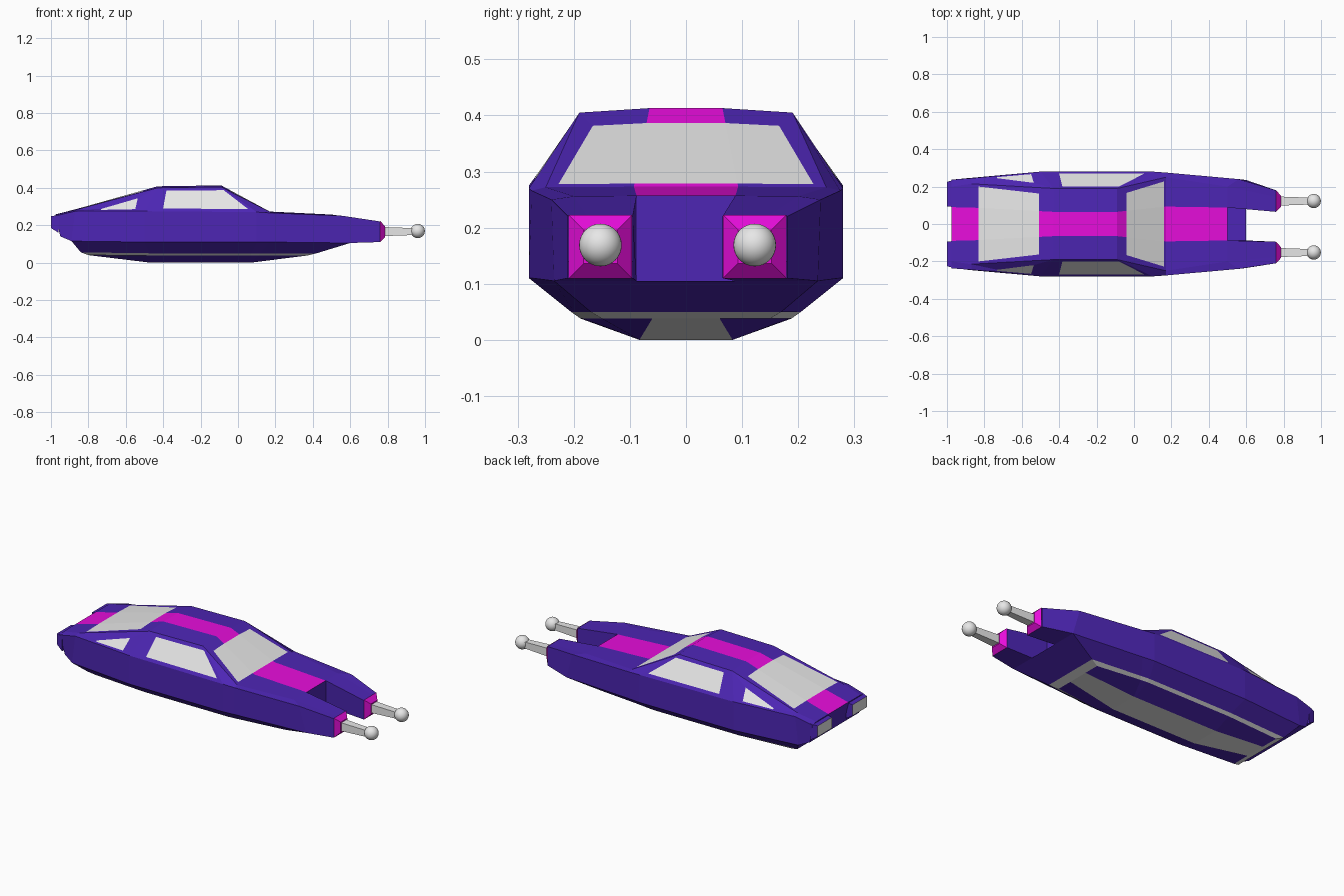
import bpy, bmesh
from mathutils import Vector

if "Cube" in bpy.data.objects:
    bpy.data.objects.remove(bpy.data.objects["Cube"])


def material(name, rgb):
    m = bpy.data.materials.new(name)
    m.use_nodes = True
    m.diffuse_color = (*rgb, 1)
    m.node_tree.nodes["Principled BSDF"].inputs["Base Color"].default_value = (*rgb, 1)
    return m


MATS = [material("violet_paint", (0.074, 0.019, 0.456)),
        material("magenta_stripe", (0.8, 0.004, 0.71)),
        material("light_grey", (0.8, 0.8, 0.8))]
VIOLET, MAGENTA, GREY = range(3)
SKEW = -0.015  # sideways offset of the prong tips


def flip(p):
    return Vector((p[0], -p[1], p[2]))


def make(name, polys, skew=True):
    """Build one object from (points, material) polygons."""
    bm = bmesh.new()
    for pts, mat in polys:
        pts = [Vector(p) for p in pts]
        if skew:
            pts = [p + Vector((0, SKEW if p.x > 0.7 else 0, 0)) for p in pts]
        bm.faces.new([bm.verts.new(p) for p in pts]).material_index = mat
    bmesh.ops.remove_doubles(bm, verts=bm.verts, dist=0.0005)
    me = bpy.data.meshes.new(name)
    bm.to_mesh(me)
    bm.free()
    for m in MATS:
        me.materials.append(m)
    ob = bpy.data.objects.new(name, me)
    bpy.context.scene.collection.objects.link(ob)
    return ob


def pane(quad, uvs, frame):
    """Cut a glass pane into a quad, keeping a painted frame around it."""
    a, b, c, d = [Vector(p) for p in quad]
    inner = [a.lerp(b, u).lerp(d.lerp(c, u), v) for u, v in uvs]
    out = [(inner, GREY)]
    outer = [a, b, c, d]
    for k in range(4):
        n = (k + 1) % 4
        ring = [outer[k], outer[n], inner[n], inner[k]]
        size = (ring[2] - ring[0]).cross(ring[3] - ring[1]).length
        if size > 1e-4:
            out.append((ring, frame))
    return out


def both_sides(polys):
    return polys + [([flip(p) for p in reversed(pts)], m) for pts, m in polys]


def reverse(polys):
    return [(list(reversed(pts)), m) for pts, m in polys]


def across(p, q):
    """Polygon spanning both sides between two edge points."""
    return [p, q, flip(q), flip(p)]


# Upper hull lines from tail to nose: sill, belt, roof edge, stripe edge
sill = [(-.95, .225, .14), (-.89, .245, .115), (-.5, .28, .11), (.1, .28, .11),
        (.17, .273, .11), (.6, .235, .105), (.76, .195, .11)]
belt = [(-.975, .237, .25), (-.87, .245, .275), (-.5, .28, .275), (.1, .28, .27),
        (.17, .275, .266), (.56, .24, .25), (.76, .195, .22)]
roof = [(-.975, .2, .257), (-.87, .215, .282), (-.43, .19, .4), (-.09, .19, .405),
        (.17, .25, .272), (.5, .2, .256), (.76, .16, .22)]
stripe = [(-.975, .09, .258), (-.87, .088, .285), (-.43, .065, .408), (-.09, .065, .413),
          (.17, .093, .273), (.5, .088, .257), (.76, .08, .22)]
lines = [sill, belt, roof, stripe]

# Panes keyed by (line, column)
PANES = {
    (1, 1): [(.36, .14), (.85, .1), (.8, .68), (.36, .25)],
    (1, 2): [(.16, .12), (.96, .12), (.97, .87), (.15, .87)],
    (2, 1): [(.09, .1), (.82, .25), (.82, 1), (.09, 1)],
    (2, 3): [(.19, .27), (.96, .13), (.96, 1), (.19, 1)],
}

half = []
for i in range(3):
    for j in range(6):
        quad = [lines[i][j], lines[i][j + 1], lines[i + 1][j + 1], lines[i + 1][j]]
        if (i, j) in PANES:
            half += pane(quad, PANES[i, j], VIOLET)
        else:
            half.append((quad, VIOLET))
half = reverse(half)

# Prong undersides and inner walls
lip, tip = (.6, .088, .105), (.76, .08, .11)
half.append(([sill[5], sill[6], tip, lip], VIOLET))
half.append(([(.5, .088, .077), lip, tip, stripe[6], stripe[5]], VIOLET))
hull = both_sides(half)

# Central stripe, with the rear glass and windscreen crossing it
for j in range(5):
    quad = across(stripe[j], stripe[j + 1])
    quad = [quad[0], quad[1], quad[2], quad[3]]
    if (2, j) in PANES:
        u0, u1 = PANES[2, j][0][0], PANES[2, j][1][0]
        hull += reverse(pane(quad, [(u0, 0), (u1, 0), (u1, 1), (u0, 1)], MAGENTA))
    else:
        hull += reverse([(quad, MAGENTA)])

# Tail wall, tail underside and the wall between the prongs
tail = [belt[0], roof[0], stripe[0]]
hull += reverse([(across(sill[0], belt[0]), VIOLET),
                 (tail + [flip(p) for p in reversed(tail)], VIOLET)])
hull.append((across(sill[0], sill[1]), VIOLET))
wall = stripe[5]
hull.append(([wall, flip(wall), (.5, -.088, .077), (.5, .088, .077)], VIOLET))
make("hull", hull)

# Belly: sill, chine, plate edge and keel edge
top = sill[1:6]
chine = [(-.84, .18, .055), (-.47, .205, .05), (.07, .205, .05), (.12, .2, .05), (.42, .17, .05)]
plate = [(-.8, .165, .04), (-.47, .188, .038), (.07, .188, .038), (.11, .184, .038), (.37, .15, .038)]
keel = [(-.8, .06, .04), (-.47, .083, 0), (.06, .083, 0), (.07, .083, 0), (.37, .06, .038)]
half = []
for low, high, mat in ((chine, top, VIOLET), (plate, chine, GREY), (keel, plate, VIOLET)):
    for j in range(4):
        half.append(([high[j], high[j + 1], low[j + 1], low[j]], mat))
belly = both_sides(half)
belly += [(across(keel[j], keel[j + 1]), GREY) for j in range(4)]
for low, high, mat in ((chine, top, VIOLET), (plate, chine, GREY)):
    belly.append((across(high[0], low[0]), mat))
    belly.append((across(low[4], high[4]), mat))
make("belly", belly)


def frustum(name, x0, r0, x1, r1, sides, end):
    """Tapered block along x; each rectangle is (y0, y1, z0, z1)."""
    def ring(x, r):
        return [(x, r[0], r[2]), (x, r[1], r[2]), (x, r[1], r[3]), (x, r[0], r[3])]
    a, b = ring(x0, r0), ring(x1, r1)
    polys = [([a[k], a[(k + 1) % 4], b[(k + 1) % 4], b[k]], sides) for k in range(4)]
    polys += [(a[::-1], sides), (b, end)]
    return make(name, reverse(polys) if x1 < x0 else polys, skew=False)


def square(y, z, h):
    return (y - h, y + h, z - h, z + h)


for side, s in (("back", 1), ("front", -1)):
    # Tail block with a lamp on its end
    outer = sorted((s * .09, s * .237)) + [.16, .255]
    inner = sorted((s * .095, s * .225)) + [.185, .248]
    frustum(side + "_tail_lamp", -.96, outer, -1, inner, VIOLET, GREY)
    # Prong cap, rod and ball
    y, z = s * .1375 + SKEW, .166
    frustum(side + "_prong_cap", .76, square(y, z, .0565), .785, square(y, z, .03), MAGENTA, MAGENTA)
    frustum(side + "_rod", .78, square(y, z, .024), .95, square(y, z, .018), GREY, GREY)
    bpy.ops.mesh.primitive_uv_sphere_add(segments=32, ring_count=16, radius=.038,
                                         location=(.961, y, z + .003))
    ball = bpy.context.object
    ball.name = side + "_ball"
    ball.data.materials.append(MATS[GREY])
    bpy.ops.object.shade_smooth()
